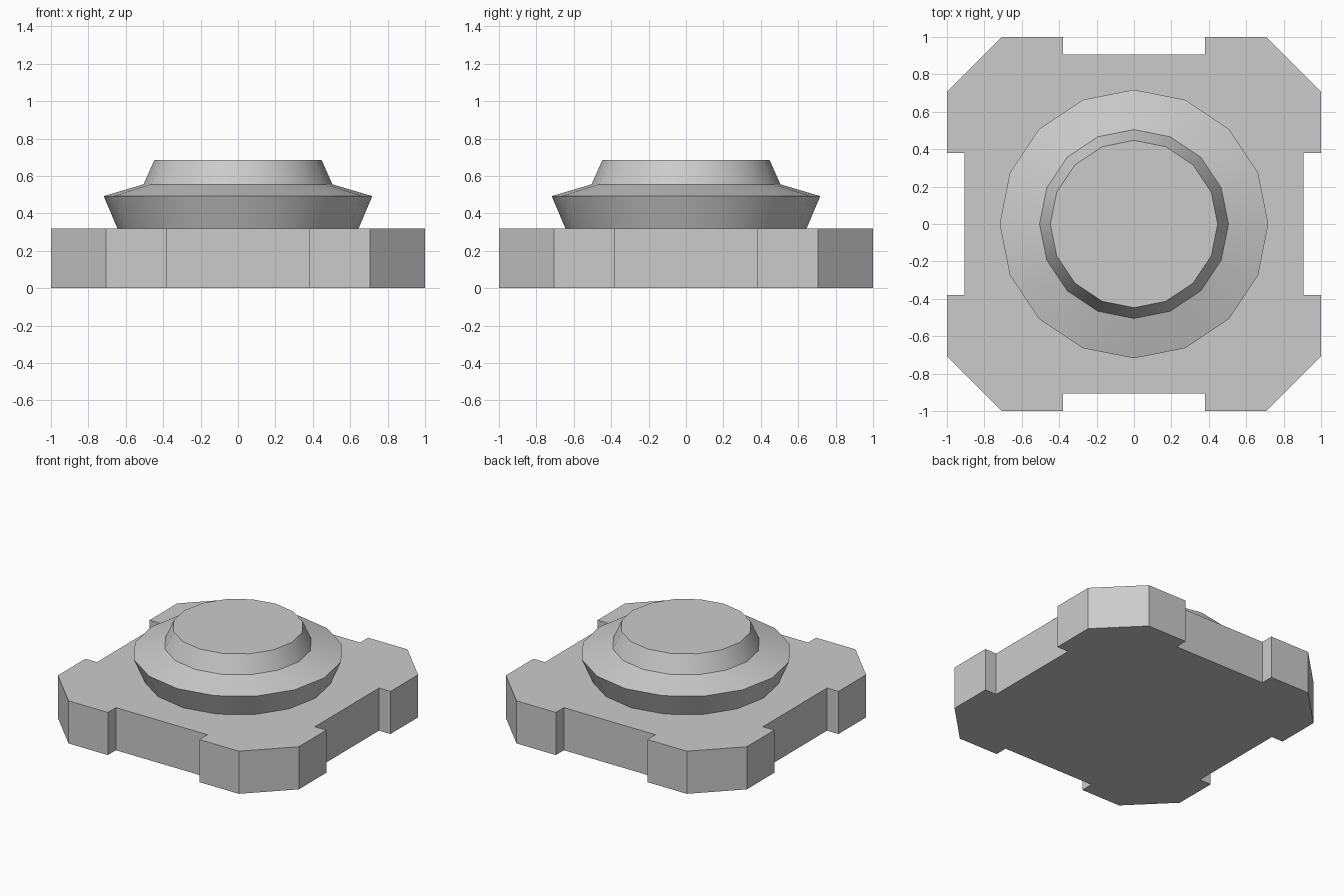
import bpy, bmesh, math

if "Cube" in bpy.data.objects:
    bpy.data.objects.remove(bpy.data.objects["Cube"])


def make_object(name, bm):
    bmesh.ops.recalc_face_normals(bm, faces=bm.faces)
    mesh = bpy.data.meshes.new(name)
    bm.to_mesh(mesh)
    bm.free()
    obj = bpy.data.objects.new(name, mesh)
    bpy.context.collection.objects.link(obj)
    return obj


# Base plate: one quarter of the notched, chamfered outline turned four times
HEIGHT = 0.32
quarter = [(0.905, -0.38), (0.905, 0.38), (1, 0.38), (1, 0.707), (0.707, 1), (0.38, 1)]
outline = []
for k in range(4):
    c, s = round(math.cos(k * math.pi / 2)), round(math.sin(k * math.pi / 2))
    outline += [(c * x - s * y, s * x + c * y) for x, y in quarter]

bm = bmesh.new()
face = bm.faces.new([bm.verts.new((x, y, 0)) for x, y in outline])
result = bmesh.ops.extrude_face_region(bm, geom=[face], use_keep_orig=True)
top = [g for g in result["geom"] if isinstance(g, bmesh.types.BMVert)]
bmesh.ops.translate(bm, verts=top, vec=(0, 0, HEIGHT))
make_object("base_plate", bm)

# Round button: flared rim, sloping shoulder and raised cap, 16 sides
SIDES = 16
profile = [(0.645, HEIGHT), (0.718, 0.492), (0.505, 0.555), (0.447, 0.685)]
bm = bmesh.new()
rings = [[bm.verts.new((r * math.cos(i * math.tau / SIDES),
                        r * math.sin(i * math.tau / SIDES), z))
          for i in range(SIDES)] for r, z in profile]
for low, high in zip(rings, rings[1:]):
    for i in range(SIDES):
        j = (i + 1) % SIDES
        bm.faces.new((low[i], low[j], high[j], high[i]))
bm.faces.new(rings[-1])
bm.faces.new(rings[0][::-1])
button = make_object("round_button", bm)

# Smooth around the button, sharp at its rims
bpy.context.view_layer.objects.active = button
button.select_set(True)
bpy.ops.object.shade_smooth_by_angle(angle=math.radians(30))
